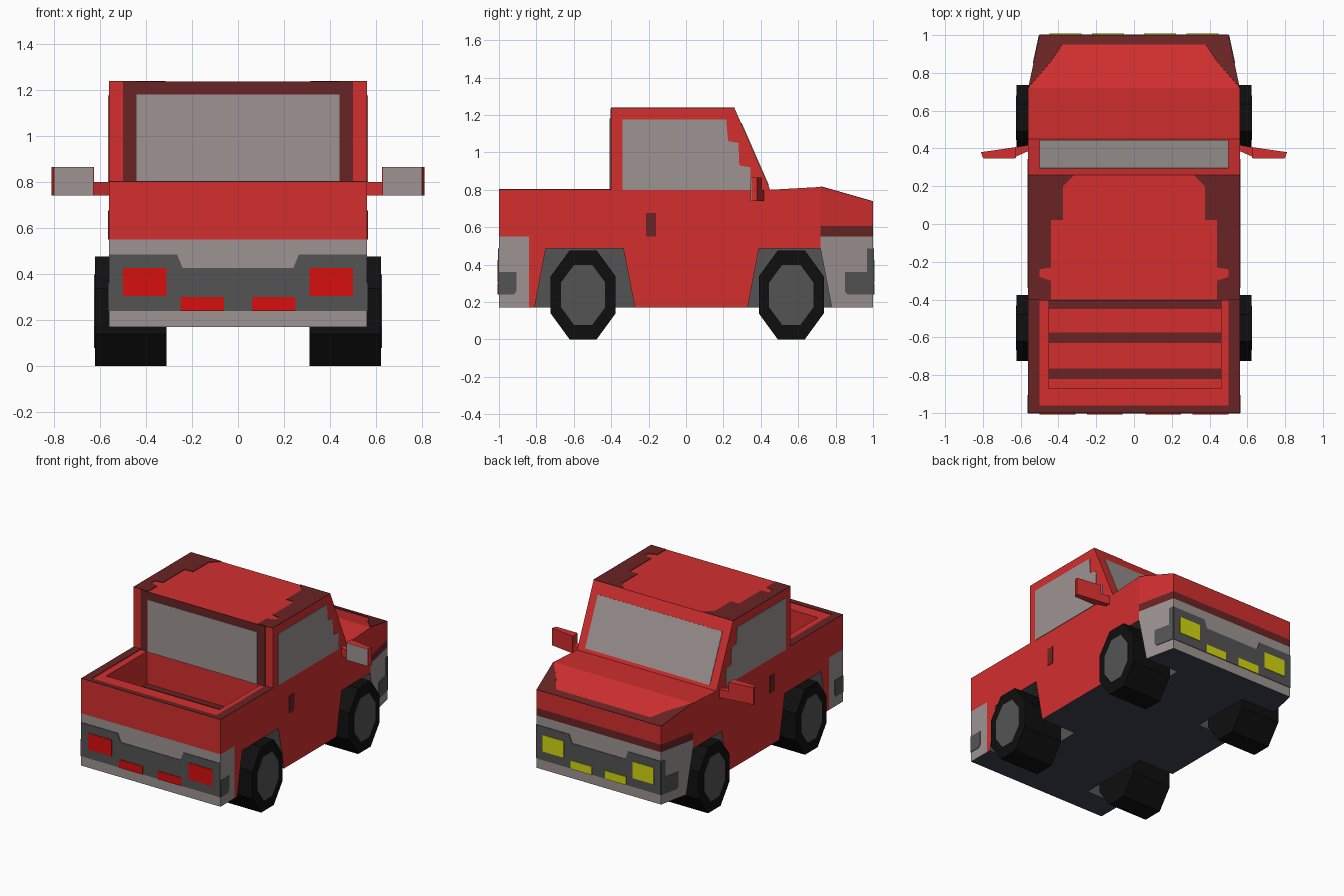
import bpy, bmesh, math
from mathutils import Vector

if "Cube" in bpy.data.objects:
    bpy.data.objects.remove(bpy.data.objects["Cube"])

X, Y, Z = Vector((1, 0, 0)), Vector((0, 1, 0)), Vector((0, 0, 1))


def material(name, r, g, b):
    m = bpy.data.materials.new(name)
    m.diffuse_color = [((c / 255 + 0.055) / 1.055) ** 2.4 if c > 10 else c / 255 / 12.92
                       for c in (r, g, b)] + [1]
    m.use_nodes = True
    m.node_tree.nodes["Principled BSDF"].inputs["Base Color"].default_value = m.diffuse_color
    return m


RED = material("body red", 211, 47, 47)
DARK_RED = material("dark red", 105, 36, 36)
GLASS = material("warm grey", 157, 148, 146)
GREY = material("dark grey", 84, 84, 84)
BLACK = material("tyre black", 15, 15, 15)
LAMP_RED = material("tail lamp red", 215, 14, 14)
YELLOW = material("headlamp yellow", 212, 216, 14)
NAVY = material("underside slate", 60, 66, 80)


def slab(name, mat, pts, origin, u, v, depth):
    """Outline in the plane (origin, u, v), extruded by depth along u x v."""
    bm = bmesh.new()
    u, v, o = u.normalized(), v.normalized(), Vector(origin)
    n = u.cross(v) * depth
    low = [bm.verts.new(o + u * a + v * b) for a, b in pts]
    high = [bm.verts.new(w.co + n) for w in low]
    bm.faces.new(low)
    bm.faces.new(high)
    for i in range(len(pts)):
        j = (i + 1) % len(pts)
        bm.faces.new((low[i], low[j], high[j], high[i]))
    bmesh.ops.recalc_face_normals(bm, faces=bm.faces)
    me = bpy.data.meshes.new(name)
    bm.to_mesh(me)
    bm.free()
    me.materials.append(mat)
    ob = bpy.data.objects.new(name, me)
    bpy.context.collection.objects.link(ob)
    return ob


def rect(a0, a1, b0, b1):
    return [(a0, b0), (a1, b0), (a1, b1), (a0, b1)]


T = 0.004  # plate thickness

# Lower body: profile, cut along the paint lines, then nose taper
body = slab("body", RED, [(-1, .17), (1, .17), (1, .735), (.72, .815), (.45, .8), (-1, .8)],
            (-.56, 0, 0), Y, Z, 1.12)
bm = bmesh.new()
bm.from_mesh(body.data)
for co, no in (((0, .72, 0), Y), ((0, -.84, 0), Y), ((0, 0, .55), Z), ((0, 0, .605), Z)):
    bmesh.ops.bisect_plane(bm, geom=bm.verts[:] + bm.edges[:] + bm.faces[:],
                           plane_co=co, plane_no=no, dist=1e-5)
for w in bm.verts:
    if w.co.y > .99:
        w.co.x *= .5 / .56
bm.to_mesh(body.data)
bm.free()

# Cut the wheel wells and the cargo bed
cutters = [slab("bed_cutter", RED, rect(-.45, .46, -.87, -.4), (0, 0, .56), X, Y, .5)]
for s in (1, -1):
    for arch in ([(-.817, .13), (-.75, .485), (-.335, .485), (-.265, .13)],
                 [(.322, .13), (.39, .485), (.719, .485), (.787, .13)]):
        cutters.append(slab("well_cutter", RED, arch, (.28 * s, 0, 0), Y, Z, .4 * s))
bpy.context.view_layer.objects.active = body
for c in cutters:
    c.hide_render = True
    mod = body.modifiers.new("cut", 'BOOLEAN')
    mod.operation, mod.solver, mod.object = 'DIFFERENCE', 'EXACT', c
    bpy.ops.object.modifier_apply(modifier=mod.name)
for c in cutters:
    bpy.data.objects.remove(c)

# Colour the body by height, position and direction
body.data.materials.clear()
for m in (RED, DARK_RED, GLASS, GREY, NAVY):
    body.data.materials.append(m)
for f in body.data.polygons:
    c, n = f.center, f.normal
    if n.z < -.9 and c.z < .2:
        f.material_index = 4
    elif c.z < .5 and abs(c.x) < .47 and abs(c.y) < .85:
        f.material_index = 3
    elif (c.y > .72 or c.y < -.84) and c.z < .55:
        f.material_index = 2
    elif c.y > .72 and c.z < .605:
        f.material_index = 1
    else:
        f.material_index = 0

# Cab with windscreen, rear window and surround
slab("cab", RED, [(-.4, .8), (.45, .8), (.26, 1.235), (-.4, 1.235)], (-.56, 0, 0), Y, Z, 1.12)
slab("windscreen", GLASS, rect(-.5, .5, .025, .39), (0, .45, .8), X, Vector((0, -.19, .435)), -T
     if X.cross(Vector((0, -.19, .435))).y < 0 else T)
slab("rear_window_surround", DARK_RED, rect(-.5, .5, .8, 1.235), (0, -.4, 0), X, Z, T)
slab("rear_window", GLASS, rect(-.44, .44, .8, 1.18), (0, -.4, 0), X, Z, 2 * T)

# Dark paint on the bonnet edge, drawn as a plate on the sloping surface
slope = Vector((0, .28, -.08))
k = slope.length / .28
hood = [(-.56, .72), (-.5, .79), (-.44, .86), (-.38, .95), (.38, .95), (.44, .86), (.5, .79),
        (.56, .72), (.5, 1), (-.5, 1)]
slab("bonnet_edge", DARK_RED, [(a, (b - .72) * k) for a, b in hood], (0, .72, .815), X, slope, T)

# Cargo bed: floor strips and tailgate rim
for y0, y1 in ((-.45, -.4), (-.63, -.575), (-.82, -.765)):
    slab("bed_strip", DARK_RED, rect(-.45, .46, y0, y1), (0, 0, .56), X, Y, T)
slab("tailgate_rim", DARK_RED, rect(-.5, .5, -1, -.96), (0, 0, .8), X, Y, T)

# Bumper panels and lamps, same layout front and rear
for end, d, w, lamp, label in ((-1, 1, 1, LAMP_RED, "tail"), (1, -1, .893, YELLOW, "head")):
    def panel(name, mat, pts, t):
        slab(name, mat, [(a * w, b) for a, b in pts], (0, end, 0), X, Z, t * d)
    panel(label + "_panel", GREY, [(-.56, .24), (.56, .24), (.56, .485), (.265, .485), (.24, .425),
                                   (-.24, .425), (-.265, .485), (-.56, .485)], T)
    for s in (1, -1):
        panel(label + "_lamp", lamp, rect(.31 * s, .5 * s, .305, .425), 2 * T)
        panel(label + "_small_lamp", lamp, rect(.06 * s, .25 * s, .24, .3), 2 * T)

# Parts mirrored left and right
for s in (1, -1):
    side = (.56 * s, 0, 0)
    slab("side_window", GLASS, [(-.34, .8), (.345, .8), (.345, .92), (.285, .93), (.28, 1.05),
                                (.225, 1.06), (.215, 1.175), (-.34, 1.175)], side, Y, Z, T * s)
    slab("door_handle", DARK_RED, rect(-.215, -.16, .55, .675), side, Y, Z, T * s)
    slab("rear_corner_patch", GREY, [(-1, .24), (-.92, .24), (-.905, .26), (-.905, .36),
                                     (-1, .36)], side, Y, Z, T * s)
    taper = Vector((-.06 * s, .28, 0))
    patch = [(.865, .24), (1, .24), (1, .485), (.967, .485), (.967, .36), (.85, .36), (.85, .255)]
    slab("front_corner_patch", GREY, [((a - .72) * taper.length / .28, b) for a, b in patch],
         (.56 * s, .72, 0), taper, Z, T * s)
    slab("bed_rail", DARK_RED, rect(.5 * s, .56 * s, -1, -.4), (0, 0, .8), X, Y, T)
    roof = [(.56, .26), (.315, .26), (.375, .2), (.375, .02), (.44, .02), (.44, -.23), (.5, -.24),
            (.5, -.28), (.44, -.3), (.44, -.4), (.56, -.4)]
    slab("roof_edge", DARK_RED, [(a * s, b) for a, b in roof], (0, 0, 1.235), X, Y, T)

    # Wing mirror
    arm = [(.55, .39), (.63, .355), (.63, .405), (.55, .42)]
    slab("mirror_arm", RED, [(a * s, b) for a, b in arm], (0, 0, .74), X, Y, .06)
    head = [(.625, .35), (.8, .35), (.81, .38), (.625, .407)]
    slab("mirror", RED, [(a * s, b) for a, b in head], (0, 0, .74), X, Y, .125)
    slab("mirror_glass", GLASS, rect(.63 * s, .797 * s, .74, .865), (0, .35, 0), X, Z, T)

    # Wheels: tall octagons with a hub plate
    for y in (-.55, .563):
        def octagon(ry, rz):
            q = 1 / math.cos(math.pi / 8)
            return [(y + ry * q * math.cos((i + .5) * math.pi / 4),
                     .238 + rz * q * math.sin((i + .5) * math.pi / 4)) for i in range(8)]
        slab("tyre", BLACK, octagon(.174, .238), (.31 * s, 0, 0), Y, Z, .312 * s)
        slab("hub", GREY, octagon(.118, .16), (.622 * s, 0, 0), Y, Z, T * s)
